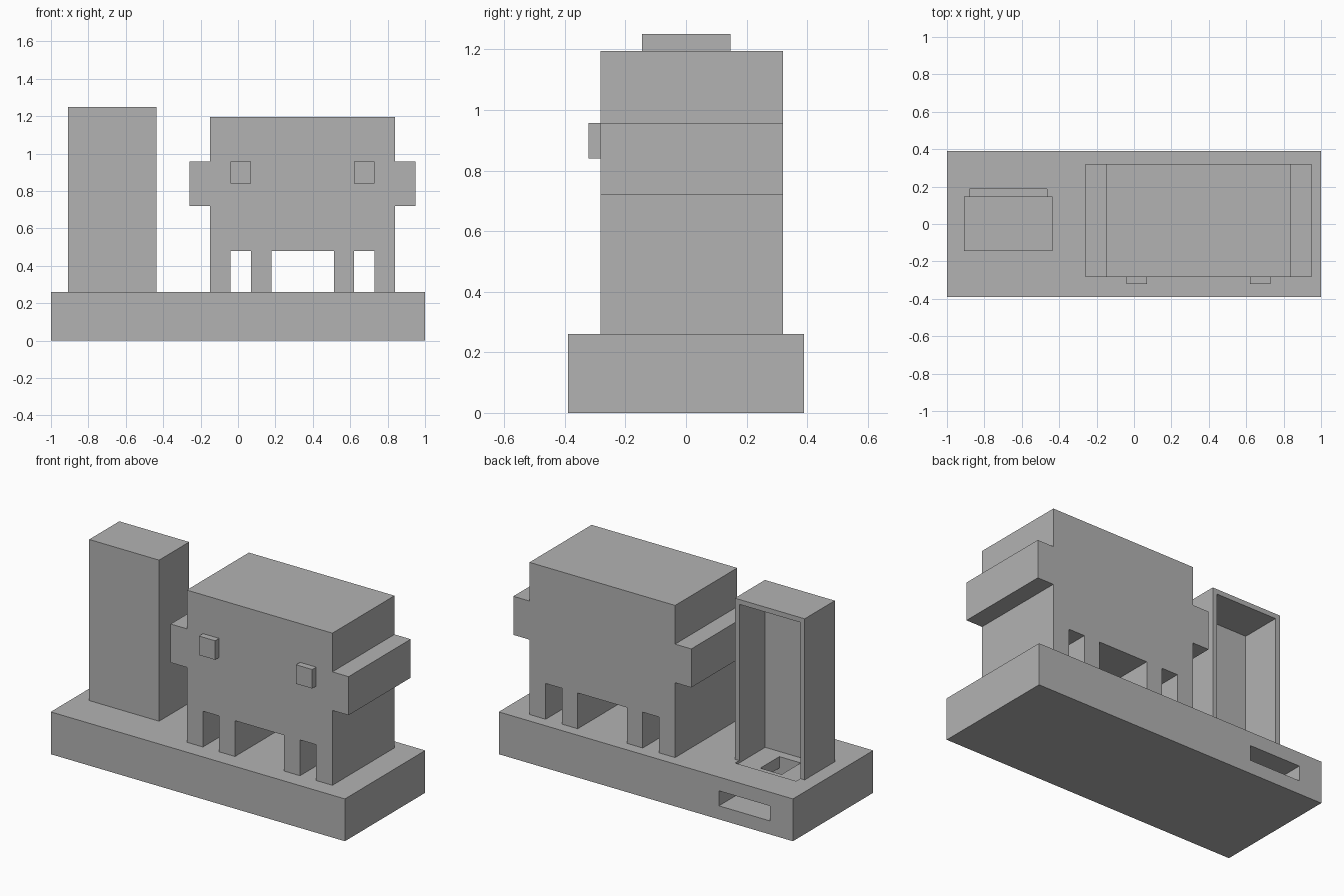
import bpy
import bmesh

cube = bpy.data.objects.get("Cube")
if cube:
    bpy.data.objects.remove(cube, do_unlink=True)

grey = bpy.data.materials.new("plain grey")
grey.use_nodes = True
colour = (0.45, 0.45, 0.45, 1)
grey.diffuse_color = colour
grey.node_tree.nodes["Principled BSDF"].inputs["Base Color"].default_value = colour


def add_object(name, bm):
    bmesh.ops.recalc_face_normals(bm, faces=bm.faces[:])
    mesh = bpy.data.meshes.new(name)
    bm.to_mesh(mesh)
    bm.free()
    mesh.materials.append(grey)
    obj = bpy.data.objects.new(name, mesh)
    bpy.context.collection.objects.link(obj)
    return obj


def prism(name, profile, y0, y1):
    """Extrude an x-z outline from y0 to y1."""
    bm = bmesh.new()
    face = bm.faces.new([bm.verts.new((x, y0, z)) for x, z in profile])
    out = bmesh.ops.extrude_face_region(bm, geom=[face])
    verts = [v for v in out["geom"] if isinstance(v, bmesh.types.BMVert)]
    bmesh.ops.translate(bm, verts=verts, vec=(0, y1 - y0, 0))
    return add_object(name, bm)


def box(name, x0, x1, y0, y1, z0, z1):
    return prism(name, [(x0, z0), (x1, z0), (x1, z1), (x0, z1)], y0, y1)


def cut(obj, cutters):
    """Subtract the cutters one after another and keep the result."""
    for cutter in cutters:
        mod = obj.modifiers.new("cut", 'BOOLEAN')
        mod.operation = 'DIFFERENCE'
        mod.solver = 'EXACT'
        mod.object = cutter
    bpy.context.view_layer.update()
    graph = bpy.context.evaluated_depsgraph_get()
    mesh = bpy.data.meshes.new_from_object(obj.evaluated_get(graph))
    obj.modifiers.clear()
    obj.data = mesh


# Base and hollow tower
TOWER_X = -0.67
base = box("base", -1, 1, -0.39, 0.39, 0, 0.26)
tower = box("tower", -0.91, -0.435, -0.145, 0.147, 0.26, 1.25)

# Cavity open at the back, sunk slightly into the base
cavity = box("cavity_cutter", -0.88, -0.465, -0.105, 0.187, 0.245, 1.22)
# Pocket in the tower floor, leading to a slot in the back of the base
slot = box("slot_cutter", -0.845, -0.497, -0.05, 0.5, 0.083, 0.175)
pocket = box("pocket_cutter", -0.745, -0.6, -0.05, 0.135, 0.12, 0.3)

# Three round lamp holes, the highest breaking through the top
holes = []
for z in (0.745, 0.96, 1.17):
    bm = bmesh.new()
    bmesh.ops.create_cone(bm, cap_ends=True, segments=64,
                          radius1=0.095, radius2=0.095, depth=1)
    for v in bm.verts:
        x, y, h = v.co
        v.co = (TOWER_X + x, h, z + y)
    holes.append(add_object("hole_cutter", bm))

cut(tower, [cavity] + holes)
cut(base, [cavity, slot, pocket])
for cutter in [cavity, slot, pocket] + holes:
    bpy.data.objects.remove(cutter, do_unlink=True)

# Blocky creature: half outline mirrored about its centre
BODY_X = 0.345
half = [(0.167, 0.48), (0.167, 0.26), (0.275, 0.26), (0.275, 0.48),
        (0.385, 0.48), (0.385, 0.26), (0.495, 0.26), (0.495, 0.72),
        (0.605, 0.72), (0.605, 0.957), (0.495, 0.957), (0.495, 1.195)]
outline = [(BODY_X + x, z) for x, z in half]
outline += [(BODY_X - x, z) for x, z in reversed(half)]
prism("creature_body", outline, -0.283, 0.32)

# Raised square eyes
for name, side in (("left_eye", 1), ("right_eye", -1)):
    x = BODY_X + side * 0.33
    box(name, x - 0.055, x + 0.055, -0.322, -0.283, 0.84, 0.957)
